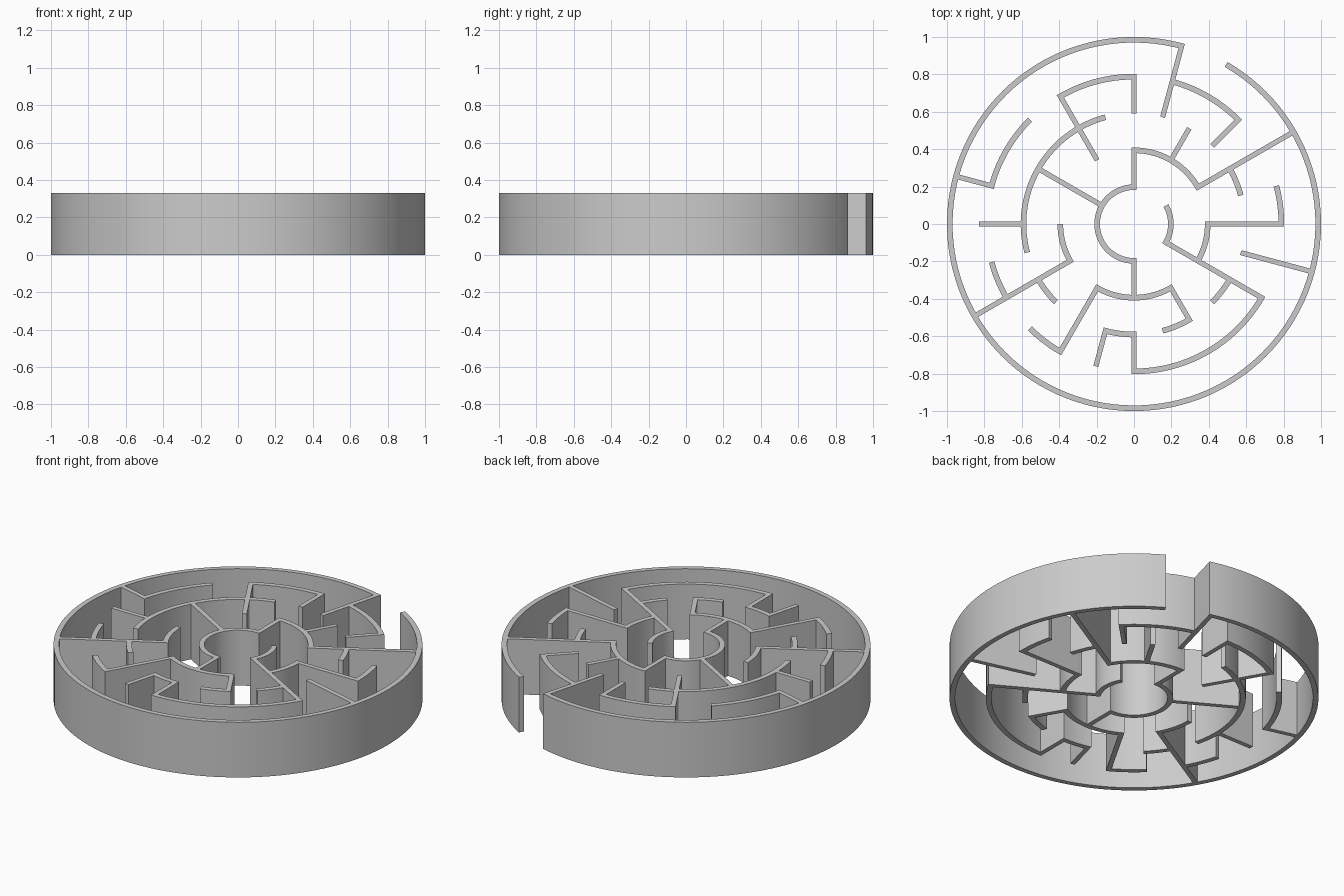
import bpy, bmesh
from math import sin, cos, radians, degrees, pi

if "Cube" in bpy.data.objects:
    bpy.data.objects.remove(bpy.data.objects["Cube"])

HEIGHT = 0.33
HALF_ARC = 0.015      # half thickness of curved walls
HALF_RAD = 0.0135     # half thickness of straight walls
RADII = [0, 0.197, 0.394, 0.591, 0.788, 0.985]

# Curved walls: ring number -> (start, end) angles in degrees, counterclockwise
ARCS = {
    1: [(90, 270), (-30, 30)],
    2: [(30, 90), (180, 210), (240, 300), (330, 360)],
    3: [(105, 195), (15, 30), (210, 225), (255, 270), (285, 300), (315, 330)],
    4: [(90, 120), (45, 75), (0, 15), (135, 165), (195, 210), (225, 240), (270, 330)],
    5: [(75, 420)],
}
# Straight walls: (angle, inner ring, outer ring)
SPOKES = [
    (0, 2, 4), (30, 2, 5), (45, 3, 4), (60, 2, 3), (75, 3, 5), (90, 1, 2), (90, 3, 4),
    (120, 2, 4), (150, 1, 3), (165, 4, 5), (180, 3, 4), (210, 2, 5), (240, 2, 4),
    (255, 3, 4), (270, 1, 2), (270, 3, 4), (300, 2, 3), (330, 1, 4), (345, 3, 5),
]


def has_spoke(ring, angle):
    return any((a - angle) % 360 == 0 and i <= ring <= o for a, i, o in SPOKES)


def has_arc(ring, angle):
    return any((angle - a) % 360 <= b - a for a, b in ARCS[ring])


def extrude_outline(bm, left, right):
    """Solid wall from two matching edge lines, standing on the ground."""
    rows = []
    for (lx, ly), (rx, ry) in zip(left, right):
        rows.append([bm.verts.new(p) for p in
                     ((lx, ly, 0), (rx, ry, 0), (rx, ry, HEIGHT), (lx, ly, HEIGHT))])
    for r0, r1 in zip(rows, rows[1:]):
        for k in range(4):
            n = (k + 1) % 4
            bm.faces.new((r0[k], r0[n], r1[n], r1[k]))
    bm.faces.new(rows[0])
    bm.faces.new(rows[-1])


def finish(bm, name):
    bmesh.ops.recalc_face_normals(bm, faces=bm.faces)
    mesh = bpy.data.meshes.new(name)
    bm.to_mesh(mesh)
    bm.free()
    mesh.shade_smooth()
    mesh.set_sharp_from_angle(angle=radians(30))
    bpy.context.collection.objects.link(bpy.data.objects.new(name, mesh))


# Concentric curved walls, lengthened slightly where they meet a straight wall
for ring, spans in ARCS.items():
    bm = bmesh.new()
    r = RADII[ring]
    for start, end in spans:
        extra = degrees(HALF_RAD / r)
        a = start - (extra if has_spoke(ring, start) else 0)
        b = end + (extra if has_spoke(ring, end) else 0)
        n = max(4, round((b - a) / 3))
        angles = [radians(a + (b - a) * i / n) for i in range(n + 1)]
        extrude_outline(bm,
                        [((r - HALF_ARC) * cos(t), (r - HALF_ARC) * sin(t)) for t in angles],
                        [((r + HALF_ARC) * cos(t), (r + HALF_ARC) * sin(t)) for t in angles])
    finish(bm, "outer_wall" if ring == 5 else f"curved_walls_{ring}")

# Straight radial walls, lengthened into the curved walls they meet
bm = bmesh.new()
for angle, inner, outer in SPOKES:
    r0 = RADII[inner] - (0.014 if has_arc(inner, angle) else 0)
    r1 = RADII[outer] + (0.014 if has_arc(outer, angle) else 0)
    if angle == 180:
        r1 = 0.83     # this free-standing wall is a little longer
    t = radians(angle)
    c, s = cos(t), sin(t)
    sides = [[(r * c - h * s, r * s + h * c) for r in (r0, r1)]
             for h in (HALF_RAD, -HALF_RAD)]
    extrude_outline(bm, *sides)
finish(bm, "straight_walls")
